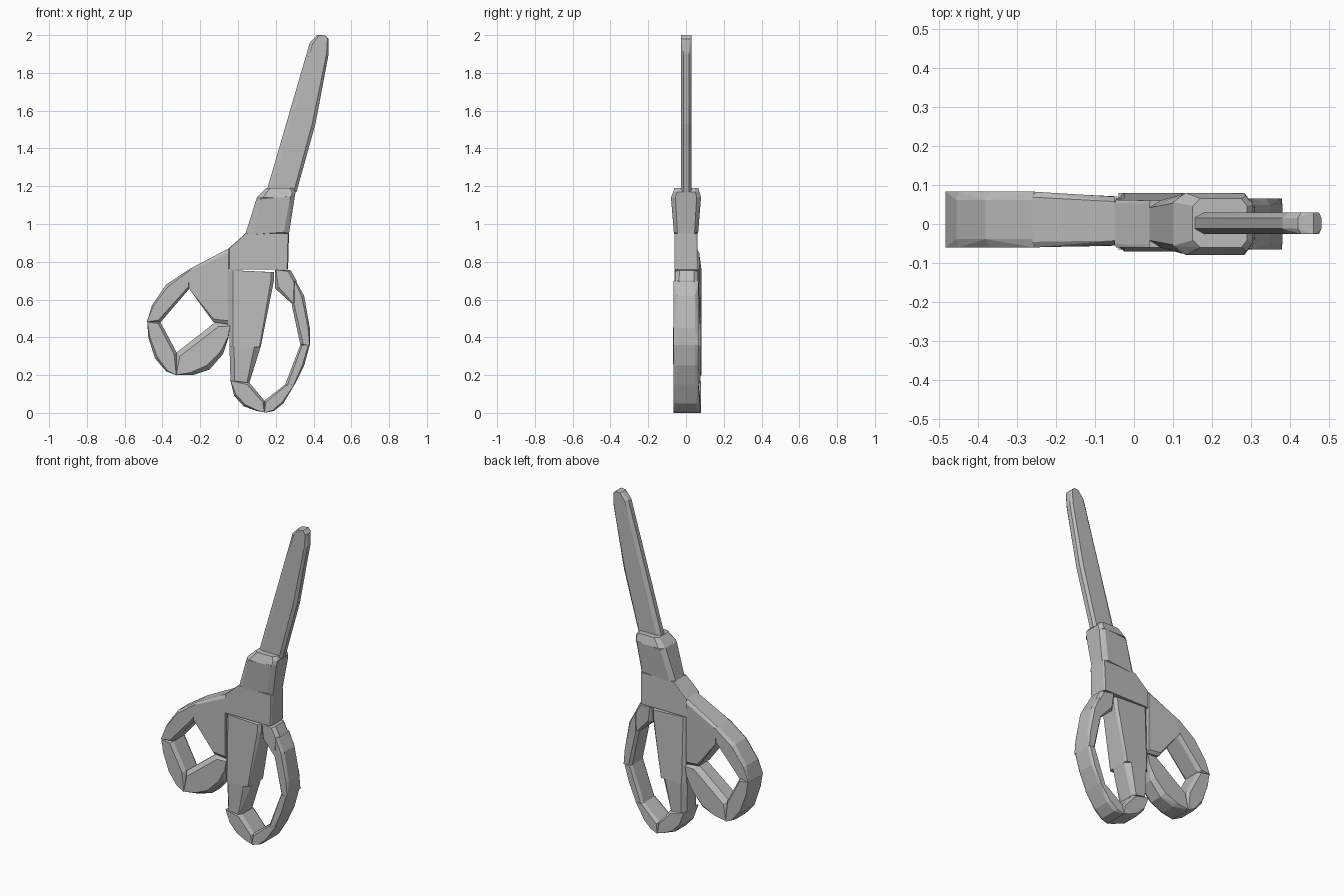
import bpy
import bmesh
import math
from mathutils import Vector

default_cube = bpy.data.objects.get("Cube")
if default_cube:
    bpy.data.objects.remove(default_cube, do_unlink=True)

UNIT = 0.01  # outlines are given in hundredths


def make_material(name, color):
    material = bpy.data.materials.new(name)
    material.use_nodes = True
    material.diffuse_color = color
    material.node_tree.nodes["Principled BSDF"].inputs["Base Color"].default_value = color
    return material


grey = make_material("plain grey", (0.5, 0.5, 0.5, 1))


def faceted_part(name, outline, along, start, end=None, shrink=0.7, edge=0.6):
    """Convex chunk from an (x, z) outline, chamfered across the direction 'along'.

    start and end are the (front, back) depths at the two ends of that direction.
    """
    end = end or start
    direction = Vector(along).normalized()
    points = [Vector(point) * UNIT for point in outline]
    centre = sum(points, Vector((0, 0))) / len(points)
    reach = [(point - centre).dot(direction) for point in points]
    low, high = min(reach), max(reach)

    mesh_builder = bmesh.new()
    for point, distance in zip(points, reach):
        blend = (distance - low) / (high - low)
        front = (start[0] + (end[0] - start[0]) * blend) * UNIT
        back = (start[1] + (end[1] - start[1]) * blend) * UNIT
        middle, half = (front + back) / 2, (back - front) / 2
        spine = centre + direction * distance
        inner = spine.lerp(point, shrink)
        for side in (-1, 1):
            mesh_builder.verts.new((point.x, middle + side * half * edge, point.y))
            mesh_builder.verts.new((inner.x, middle + side * half, inner.y))

    # wrap the points in a hull and merge its flat areas
    hull = bmesh.ops.convex_hull(mesh_builder, input=mesh_builder.verts[:])
    loose = {item for item in hull["geom_interior"] + hull["geom_unused"]
             if isinstance(item, bmesh.types.BMVert)}
    bmesh.ops.delete(mesh_builder, geom=list(loose), context="VERTS")
    bmesh.ops.dissolve_limit(mesh_builder, angle_limit=math.radians(2),
                             verts=mesh_builder.verts[:], edges=mesh_builder.edges[:])
    bmesh.ops.recalc_face_normals(mesh_builder, faces=mesh_builder.faces[:])

    mesh = bpy.data.meshes.new(name)
    mesh_builder.to_mesh(mesh)
    mesh_builder.free()
    mesh.materials.append(grey)
    part = bpy.data.objects.new(name, mesh)
    bpy.context.collection.objects.link(part)
    return part


# Blade, collar and pivot block
faceted_part("blade",
             [(15, 117), (38, 196), (42, 200), (46, 200), (48, 198),
              (48, 190), (41, 153), (31, 117)],
             along=(1, 4), start=(-2.6, 3), shrink=0.75, edge=0.5)
faceted_part("collar_lower",
             [(4, 95), (10, 114), (30, 114), (27, 95)],
             along=(1, 4), start=(-6, 6), end=(-8, 8), shrink=0.75, edge=0.7)
faceted_part("collar_upper",
             [(10, 114), (15, 119), (29, 119), (30.5, 117), (30, 114)],
             along=(0, 1), start=(-8, 8), end=(-6, 6.5), shrink=0.75, edge=0.7)
faceted_part("pivot_block",
             [(-5, 76), (-5, 87), (4, 95), (27, 95), (26.5, 76)],
             along=(0, 1), start=(-6, 6.5), end=(-6, 6), shrink=0.97, edge=0.85)

# Small finger loop
faceted_part("small_loop_arm",
             [(-5, 87), (-26, 76), (-26, 66), (-13, 48), (-5, 47)],
             along=(-1, 0), start=(-5.5, 7), end=(-6, 8.3), shrink=0.9, edge=0.8)
faceted_part("small_loop_upper_side",
             [(-26, 76), (-38, 68), (-45.5, 57), (-48, 48), (-41, 48), (-25.5, 66)],
             along=(-1, -1), start=(-6, 8.3), shrink=0.75, edge=0.7)
faceted_part("small_loop_lower_side",
             [(-48, 48), (-47.5, 40), (-44, 29), (-38, 22), (-32.5, 20),
              (-32.5, 32), (-41, 48)],
             along=(1, -2), start=(-6, 8.3), shrink=0.75, edge=0.7)
faceted_part("small_loop_base",
             [(-32.5, 20), (-24, 20), (-15, 23), (-8, 31), (-5, 40),
              (-5, 47), (-12, 48), (-32.5, 32)],
             along=(4, 3), start=(-6, 8), end=(-5.5, 7), shrink=0.7, edge=0.6)

# Large finger loop
faceted_part("large_loop_palm",
             [(-4.5, 75.5), (19, 74.5), (19, 70), (12, 35), (-4.5, 35)],
             along=(0, -1), start=(-6, 6.5), end=(-7, 8), shrink=0.85, edge=0.75)
faceted_part("large_loop_inner_side",
             [(-4.5, 35), (12, 35), (6, 16), (-4, 17)],
             along=(0, -1), start=(-7, 8), end=(-6.5, 7.5), shrink=0.65, edge=0.6)
faceted_part("large_loop_base_left",
             [(-4, 17), (6, 16), (14, 6.5), (14, 0.5), (10, 1), (3, 3.5), (-2, 9)],
             along=(1, -1), start=(-6.5, 8), shrink=0.75, edge=0.7)
faceted_part("large_loop_base_right",
             [(14, 6.5), (14, 0), (19, 1), (24, 5), (30, 15), (25, 15)],
             along=(1, 1), start=(-6.5, 8), end=(-6.5, 6.5), shrink=0.75, edge=0.7)
faceted_part("large_loop_lower_side",
             [(25, 15), (30, 15), (35, 25), (38, 36), (33, 36)],
             along=(1, 3), start=(-6.5, 6.5), shrink=0.65, edge=0.75)
faceted_part("large_loop_upper_side",
             [(33, 36), (38, 36), (38, 45), (35, 62), (30.5, 70), (28.5, 57)],
             along=(-1, 4), start=(-6.5, 6.5), shrink=0.65, edge=0.75)
faceted_part("large_loop_bridge",
             [(19.5, 66), (19.5, 75.5), (28, 75.5), (31, 70), (29.5, 57)],
             along=(1, -2), start=(-5.5, 6.5), end=(-6, 6), shrink=0.7, edge=0.65)
